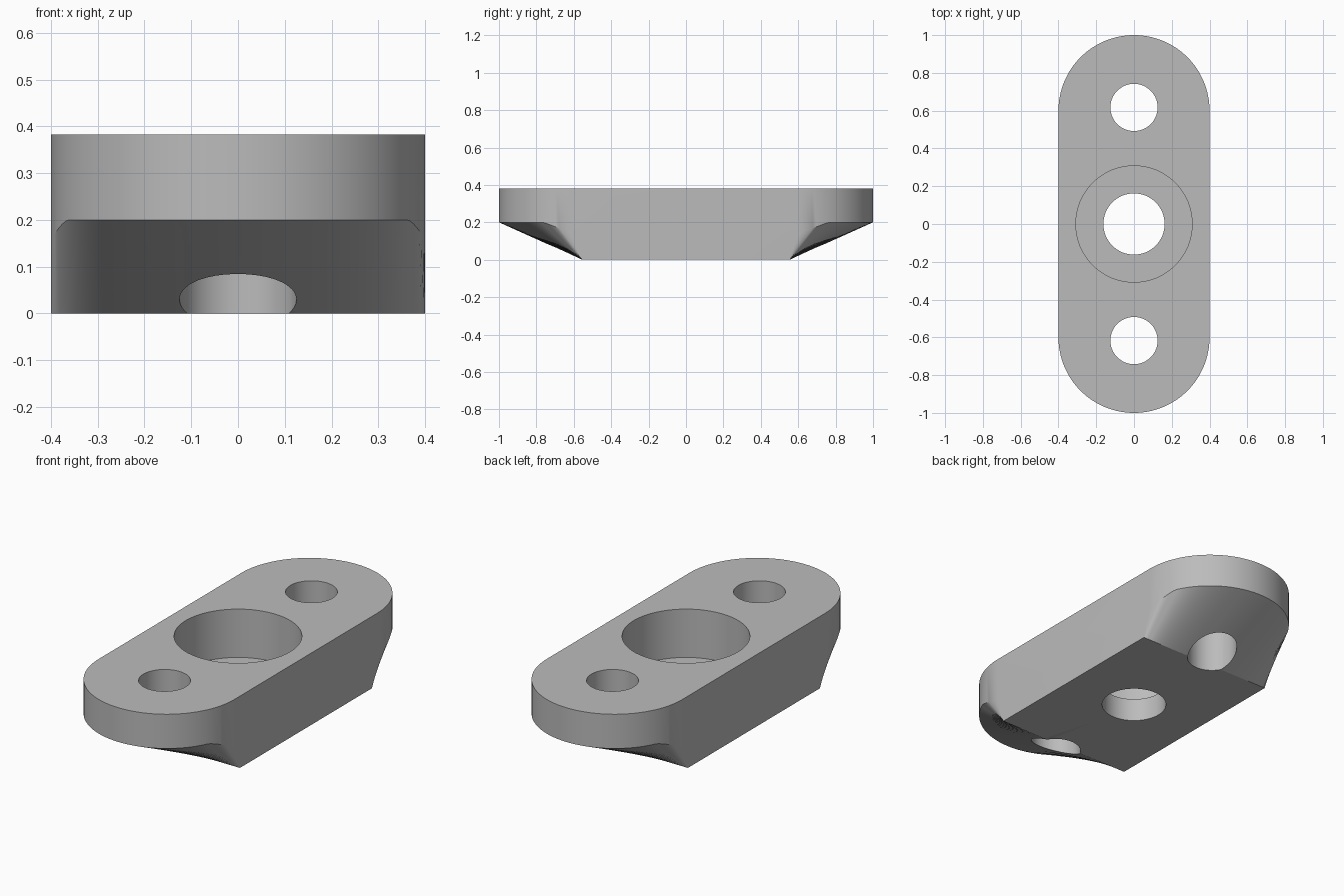
import bpy
import bmesh
from math import cos, sin, pi, radians

cube = bpy.data.objects.get("Cube")
if cube:
    bpy.data.objects.remove(cube)

HALF_W, ARC_Y, FOOT_Y = 0.4, 0.6, 0.555
TOP_Z, RIM_Z, CORNER_Z = 0.382, 0.2, 0.14
SEGS = 64

# Plain grey finish
grey = bpy.data.materials.new("grey")
grey.use_nodes = True
grey.diffuse_color = (0.5, 0.5, 0.5, 1)
grey.node_tree.nodes["Principled BSDF"].inputs["Base Color"].default_value = (0.5, 0.5, 0.5, 1)

# Rounded plate whose ends sweep inward to a rectangular foot
bm = bmesh.new()
top, rim, foot = [], [], []
for side in (1, -1):
    for i in range(SEGS + 1):
        a = pi * i / SEGS
        x, rise = side * HALF_W * cos(a), HALF_W * sin(a)
        y = side * (ARC_Y + rise)
        z = min(RIM_Z, CORNER_Z + 0.37 * rise)
        top.append(bm.verts.new((x, y, TOP_Z)))
        rim.append(bm.verts.new((x, y, z)))
        foot.append(bm.verts.new((x, side * FOOT_Y, 0)))
n = len(top)
for upper, lower in ((top, rim), (rim, foot)):
    for i in range(n):
        j = (i + 1) % n
        bm.faces.new((upper[i], lower[i], lower[j], upper[j]))
bm.faces.new(top)
bm.faces.new(foot[::-1])
bmesh.ops.recalc_face_normals(bm, faces=bm.faces[:])
mesh = bpy.data.meshes.new("mounting_block")
bm.to_mesh(mesh)
bm.free()
block = bpy.data.objects.new("mounting_block", mesh)
bpy.context.collection.objects.link(block)
mesh.materials.append(grey)


def drill(name, radius, y, bottom):
    """Cut a vertical round hole from above down to the given height."""
    bpy.ops.mesh.primitive_cylinder_add(vertices=SEGS, radius=radius, depth=1,
                                        location=(0, y, bottom + 0.5))
    cutter = bpy.context.object
    cutter.name = name
    cutter.hide_render = True
    cutter.data.materials.append(grey)
    cut = block.modifiers.new(name, "BOOLEAN")
    cut.operation, cut.solver, cut.object = "DIFFERENCE", "EXACT", cutter
    bpy.context.view_layer.objects.active = block
    bpy.ops.object.modifier_apply(modifier=name)
    bpy.data.objects.remove(cutter)


# Counterbored centre hole and two end holes
drill("counterbore", 0.308, 0, 0.125)
drill("centre_hole", 0.162, 0, -0.2)
for end in (1, -1):
    drill("end_hole", 0.125, end * 0.617, -0.2)

bpy.ops.object.select_all(action="DESELECT")
block.select_set(True)
bpy.context.view_layer.objects.active = block
bpy.ops.object.shade_smooth_by_angle(angle=radians(25))
